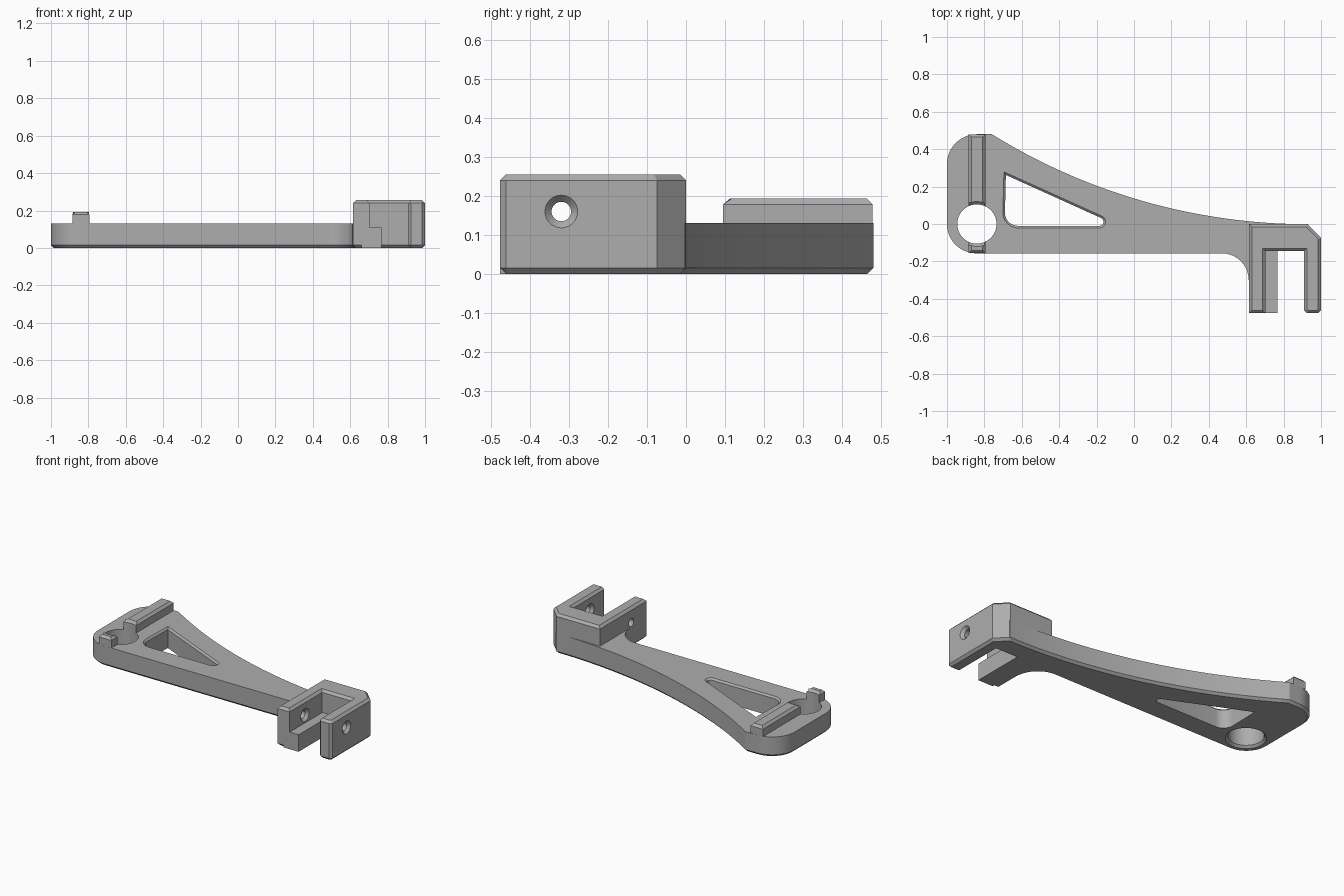
import bpy
import bmesh
from math import sin, cos, radians, acos, degrees
from mathutils import Vector

cube = bpy.data.objects.get("Cube")
if cube:
    bpy.data.objects.remove(cube, do_unlink=True)

grey = bpy.data.materials.new("plain grey")
grey.use_nodes = True
COLOUR = (0.42, 0.42, 0.42, 1)
grey.diffuse_color = COLOUR
grey.node_tree.nodes["Principled BSDF"].inputs["Base Color"].default_value = COLOUR

CH = 0.015      # chamfer size
THICK = 0.13    # plate thickness


def arc(cx, cy, r, a0, a1, n=16):
    angles = [radians(a0 + (a1 - a0) * i / n) for i in range(n + 1)]
    return [(cx + r * cos(a), cy + r * sin(a)) for a in angles]


def inset(points, d):
    """Mitred inward offset of a counter-clockwise outline."""
    pts = [Vector(p) for p in points]
    out = []
    for i, p in enumerate(pts):
        e1 = (p - pts[i - 1]).normalized()
        e2 = (pts[(i + 1) % len(pts)] - p).normalized()
        n1, n2 = Vector((-e1.y, e1.x)), Vector((-e2.y, e2.x))
        q = p + (n1 + n2) * (d / (1 + n1.dot(n2)))
        out.append((q.x, q.y))
    return out


def loft(name, loops):
    """Closed solid through a stack of equally long loops."""
    bm = bmesh.new()
    rings = [[bm.verts.new(p) for p in loop] for loop in loops]
    n = len(rings[0])
    bm.faces.new(rings[0][::-1])
    bm.faces.new(rings[-1])
    for a, b in zip(rings, rings[1:]):
        for i in range(n):
            j = (i + 1) % n
            bm.faces.new((a[i], a[j], b[j], b[i]))
    bmesh.ops.recalc_face_normals(bm, faces=bm.faces)
    mesh = bpy.data.meshes.new(name)
    bm.to_mesh(mesh)
    bm.free()
    mesh.materials.append(grey)
    ob = bpy.data.objects.new(name, mesh)
    bpy.context.collection.objects.link(ob)
    return ob


def prism(name, outline, z0, z1, low=0, high=0):
    """Extruded outline; low and high chamfer its ends (negative flares)."""
    levels = [(z0, low)]
    if low:
        levels.append((z0 + abs(low), 0))
    if high:
        levels.append((z1 - abs(high), 0))
    levels.append((z1, high))
    return loft(name, [[(x, y, z) for x, y in (inset(outline, d) if d else outline)]
                       for z, d in levels])


def activate(ob):
    bpy.ops.object.select_all(action="DESELECT")
    ob.select_set(True)
    bpy.context.view_layer.objects.active = ob


def combine(ob, other, operation):
    mod = ob.modifiers.new(operation.lower(), "BOOLEAN")
    mod.operation, mod.solver, mod.object = operation, "EXACT", other
    activate(ob)
    bpy.ops.object.modifier_apply(modifier=mod.name)
    bpy.data.objects.remove(other, do_unlink=True)


# Arm plate with rounded end, sweeping back edge and fillet to the bracket
outline = arc(-0.843, 0, 0.157, 180, 270)
outline += arc(0.47, -0.3, 0.143, 90, 0)
outline += [(0.66, -0.3), (0.66, -0.1), (0.9, -0.1)]
outline += arc(0.93, 3.209, 3.21, 270, 238.2, 32)
outline += arc(-0.84, 0.32, 0.16, 90, 180)
arm = prism("arm_plate", outline, 0, THICK, low=CH)

# Round hole, flared underneath
hole = arc(-0.84, 0, 0.105, 0, 360, 48)[:-1]
combine(arm, prism("round_cutter", hole, -0.001, 0.3, low=-CH), "DIFFERENCE")

# Triangular window, flared on top
window = arc(-0.62, 0.06, 0.07, 180, 270, 8)
window += arc(-0.185, 0.012, 0.022, -90, 65, 8)
window += [(-0.685, 0.262)]
combine(arm, prism("window_cutter", window, -0.05, THICK + 0.001, high=-0.012), "DIFFERENCE")

# Forked bracket with a cut back corner and chamfered fork tip
tip = -0.477
fork = [(0.615, 0), (0.615, tip), (0.703, tip), (0.703, -0.145), (0.91, -0.145),
        (0.91, tip + CH), (0.91 + CH, tip), (1 - CH, tip), (1, tip + CH),
        (1, -0.075), (0.925, 0)]
bracket = prism("bracket", fork, 0, 0.255, low=CH, high=CH)
ledge = [(0.66, tip), (0.767, tip), (0.767, -0.12), (0.66, -0.12)]
combine(bracket, prism("ledge", ledge, 0, 0.11), "UNION")

# Screw hole through both fork sides with countersinks
profile = [(0.5, 0.025), (0.685, 0.025), (0.703, 0.042), (0.91, 0.042), (0.928, 0.025),
           (0.982, 0.025), (1.0, 0.042), (1.02, 0.042)]
screw = loft("screw_cutter", [[(x, y, z) for y, z in arc(-0.32, 0.16, r, 0, 360, 32)[:-1]]
                              for x, r in profile])
combine(bracket, screw, "DIFFERENCE")
combine(arm, bracket, "UNION")

# Locating ribs on either side of the round hole
half = 0.045
a = degrees(acos(half / 0.105))
back = [(-0.84 + half, 0.479), (-0.84 - half, 0.479)] + arc(-0.84, 0, 0.105, 180 - a, a, 10)
front = [(-0.84 - half, -0.156), (-0.84 + half, -0.156)] + arc(-0.84, 0, 0.105, -a, a - 180, 10)
ribs = [prism("back_rib", back, THICK, 0.193, high=CH),
        prism("front_rib", front, THICK, 0.193, high=CH)]

for ob in [arm] + ribs:
    activate(ob)
    bpy.ops.object.shade_smooth_by_angle(angle=radians(30))
